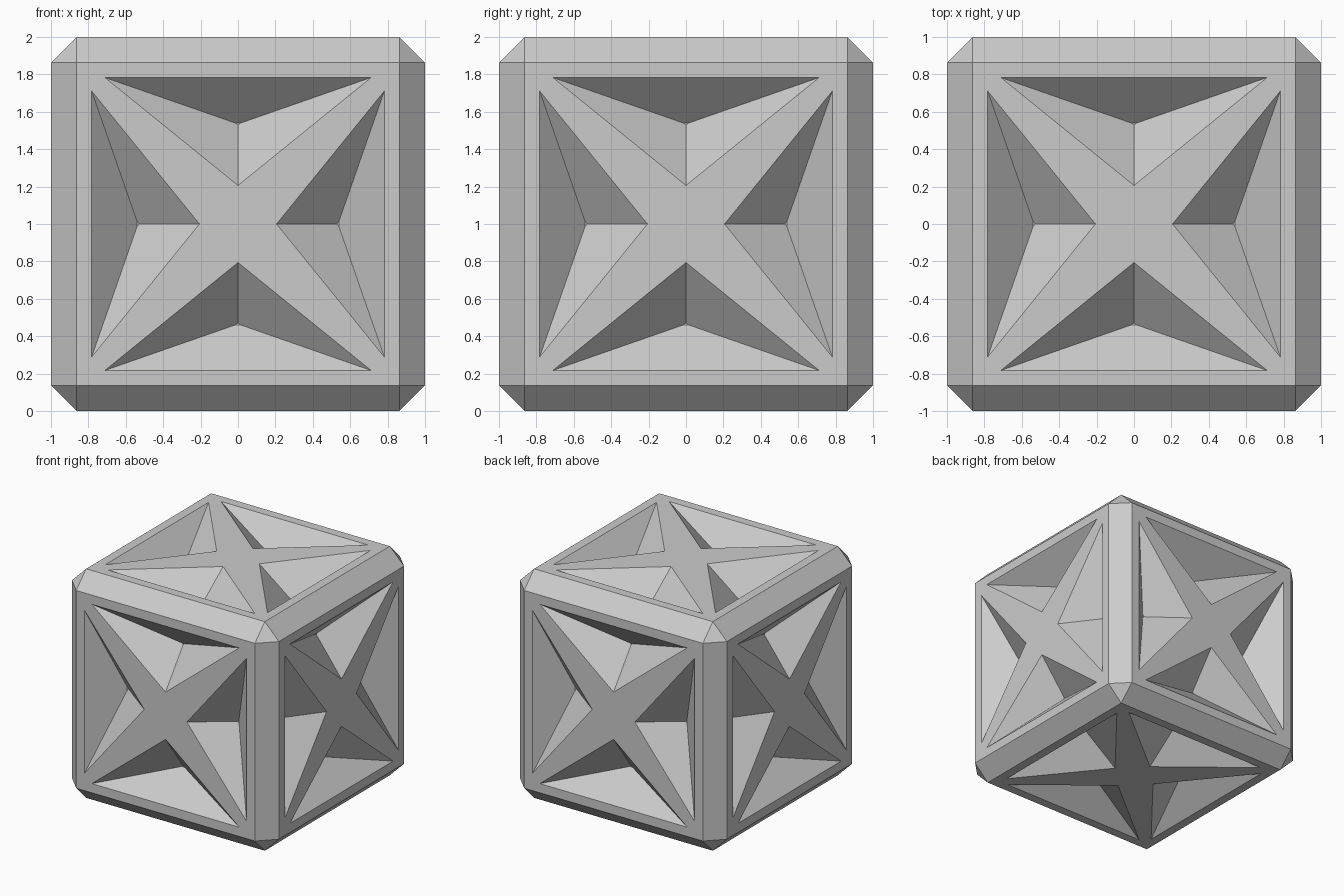
import bpy, bmesh
from math import pi
from mathutils import Matrix, Vector

default = bpy.data.objects.get("Cube")
if default:
    bpy.data.objects.remove(default, do_unlink=True)

CHAMFER = 0.137
EDGE = 1 - CHAMFER      # half width of each flat side
RIM = 0.783             # outer edge of a recess
WIDE = 0.712            # half width of a recess
TIP = 0.206             # inner tip of a recess
DEPTH = 0.243

grey = bpy.data.materials.new("grey")
grey.use_nodes = True
grey.diffuse_color = (0.6, 0.6, 0.6, 1)
grey.node_tree.nodes["Principled BSDF"].inputs["Base Color"].default_value = (0.6, 0.6, 0.6, 1)

bm = bmesh.new()


def add_face(points, matrix):
    bm.faces.new([bm.verts.new(matrix @ Vector(p)) for p in points])


def add_quarter(matrix):
    """Quarter of a star panel: rim strip, corner, star arm and sunken recess."""
    left, right, tip = (-WIDE, RIM, 1), (WIDE, RIM, 1), (0, TIP, 1)
    next_left, next_tip = (RIM, WIDE, 1), (TIP, 0, 1)
    corner = (EDGE, EDGE, 1)
    add_face([(-EDGE, EDGE, 1), left, right, corner], matrix)
    add_face([corner, right, next_left], matrix)
    add_face([(0, 0, 1), next_tip, next_left, right, tip], matrix)
    # Recess walls run down to a tiny flat floor
    floor_z, back = 1 - DEPTH, RIM - DEPTH
    f_left, f_right = (-0.015, back, floor_z), (0.015, back, floor_z)
    f_tip = (0, back - 0.012, floor_z)
    add_face([left, f_left, f_right, right], matrix)
    add_face([left, tip, f_tip, f_left], matrix)
    add_face([right, f_right, f_tip, tip], matrix)
    add_face([f_left, f_tip, f_right], matrix)


# Chamfered block with its six flat sides left open
bmesh.ops.create_cube(bm, size=2)
bmesh.ops.bevel(bm, geom=bm.edges[:], offset=CHAMFER, segments=1,
                affect='EDGES', profile=0.5)
sides = [f for f in bm.faces if f.calc_area() > 1]
bmesh.ops.delete(bm, geom=sides, context='FACES')

# Star panel on each side
turns = [Matrix.Rotation(k * pi / 2, 4, 'X') for k in range(4)]
turns += [Matrix.Rotation(s * pi / 2, 4, 'Y') for s in (-1, 1)]
for turn in turns:
    for k in range(4):
        add_quarter(turn @ Matrix.Rotation(k * pi / 2, 4, 'Z'))

bmesh.ops.remove_doubles(bm, verts=bm.verts[:], dist=0.001)
bmesh.ops.recalc_face_normals(bm, faces=bm.faces[:])
bmesh.ops.translate(bm, verts=bm.verts[:], vec=(0, 0, 1))

mesh = bpy.data.meshes.new("star_block")
bm.to_mesh(mesh)
bm.free()
mesh.materials.append(grey)
block = bpy.data.objects.new("star_block", mesh)
bpy.context.collection.objects.link(block)
